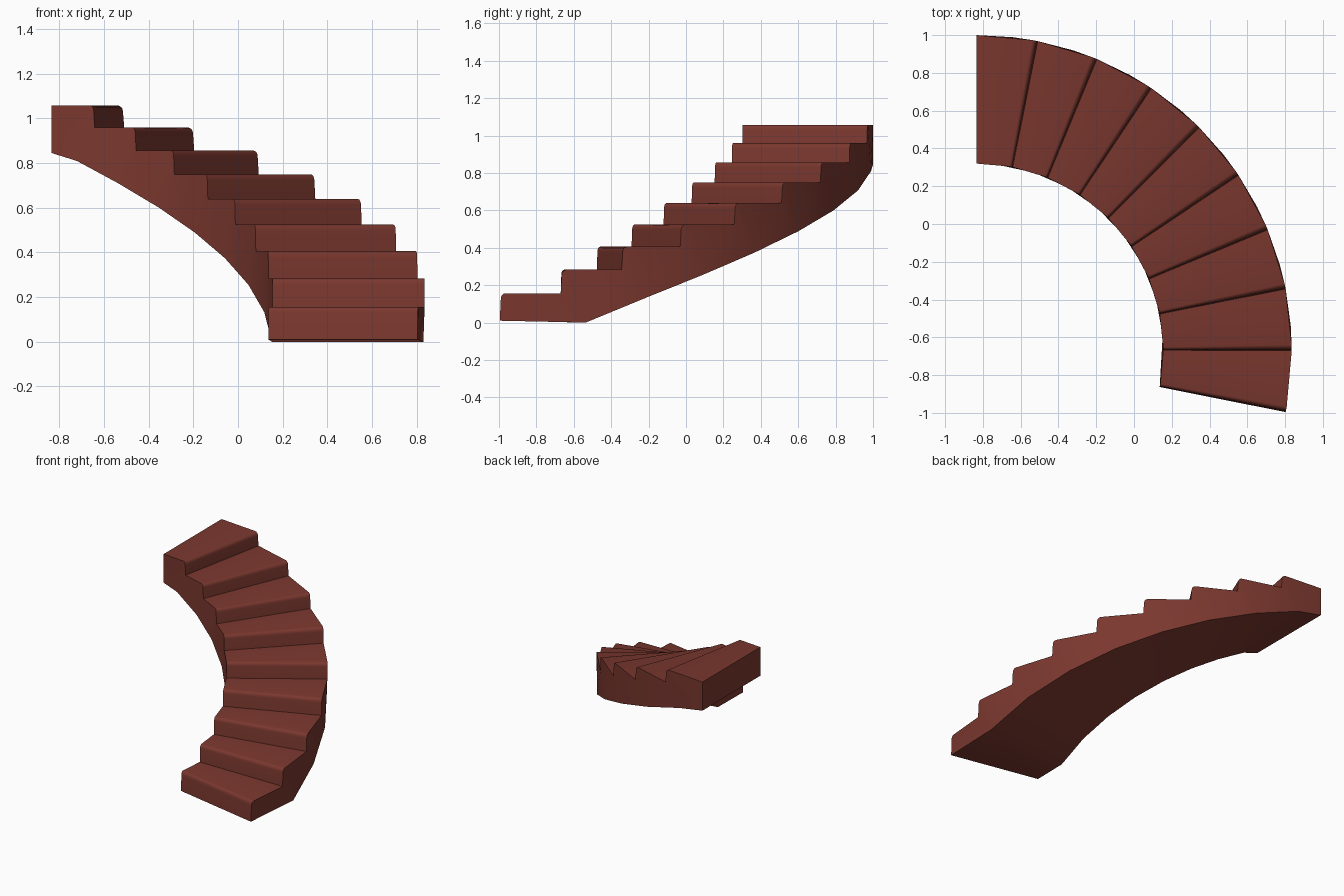
import bpy, bmesh
from math import radians, sin, cos

cube = bpy.data.objects.get("Cube")
if cube:
    bpy.data.objects.remove(cube, do_unlink=True)

STEPS = 9
TURN = 11.25                 # degrees turned by each step
CENTRE = (-0.835, -0.67)
INNER, OUTER = 0.99, 1.67
SOFFIT_SHIFT = 4.6           # soffit corners sit behind the risers


def tread_height(i):
    return 0.156 + 0.1287 * i - 0.002 * i * i


def riser_angle(i):
    return TURN * (i - 1)


# Underside path: flat foot, then a slope that follows the treads
soffit = [(riser_angle(0), 0.01)]
for i in range(STEPS - 1):
    soffit.append((TURN * i + SOFFIT_SHIFT, max(0, tread_height(i) - 0.15)))
soffit[1] = (soffit[1][0], 0.0)
soffit.append((riser_angle(STEPS), 0.845))


def step_profile(i):
    """Riser foot, slightly leaning riser, rounded nosing, flat tread."""
    a, top = riser_angle(i), tread_height(i)
    foot = soffit[0] if i == 0 else (a, tread_height(i - 1))
    pts = [foot]
    for k in range(5):
        t = radians(22.5 * k)
        pts.append((a + 0.2 + 0.85 * (1 - cos(t)), top - 0.027 * (1 - sin(t))))
    pts.append((riser_angle(i + 1), top))
    return pts


bm = bmesh.new()
cache = {}


def vert(point, radius):
    key = (round(point[0], 4), round(point[1], 4), radius)
    if key not in cache:
        t = radians(point[0])
        cache[key] = bm.verts.new((CENTRE[0] + radius * cos(t),
                                   CENTRE[1] + radius * sin(t), point[1]))
    return cache[key]


def strip(points):
    for p, q in zip(points, points[1:]):
        bm.faces.new([vert(p, INNER), vert(p, OUTER),
                      vert(q, OUTER), vert(q, INNER)])


# Steps with their side walls
sides = []
for i in range(STEPS):
    profile = step_profile(i)
    strip(profile)
    low = soffit[i:i + 2]
    outline = low + profile[::-1]
    if i == 0:
        outline.pop()        # the foot is already the first soffit point
    for radius in (INNER, OUTER):
        sides.append(bm.faces.new([vert(p, radius) for p in outline]))

# Underside and upper end wall
strip(soffit)
strip([soffit[-1], (riser_angle(STEPS), tread_height(STEPS - 1))])

bmesh.ops.triangulate(bm, faces=sides)
bmesh.ops.recalc_face_normals(bm, faces=bm.faces[:])

mesh = bpy.data.meshes.new("curved_staircase")
bm.to_mesh(mesh)
bm.free()
stairs = bpy.data.objects.new("curved_staircase", mesh)
bpy.context.collection.objects.link(stairs)

# Red-brown finish
colour = (0.195, 0.039, 0.028, 1)
mat = bpy.data.materials.new("red_brown")
mat.use_nodes = True
mat.diffuse_color = colour
bsdf = next(n for n in mat.node_tree.nodes if n.type == 'BSDF_PRINCIPLED')
bsdf.inputs["Base Color"].default_value = colour
mesh.materials.append(mat)

bpy.ops.object.select_all(action='DESELECT')
stairs.select_set(True)
bpy.context.view_layer.objects.active = stairs
bpy.ops.object.shade_smooth_by_angle(angle=radians(30))
